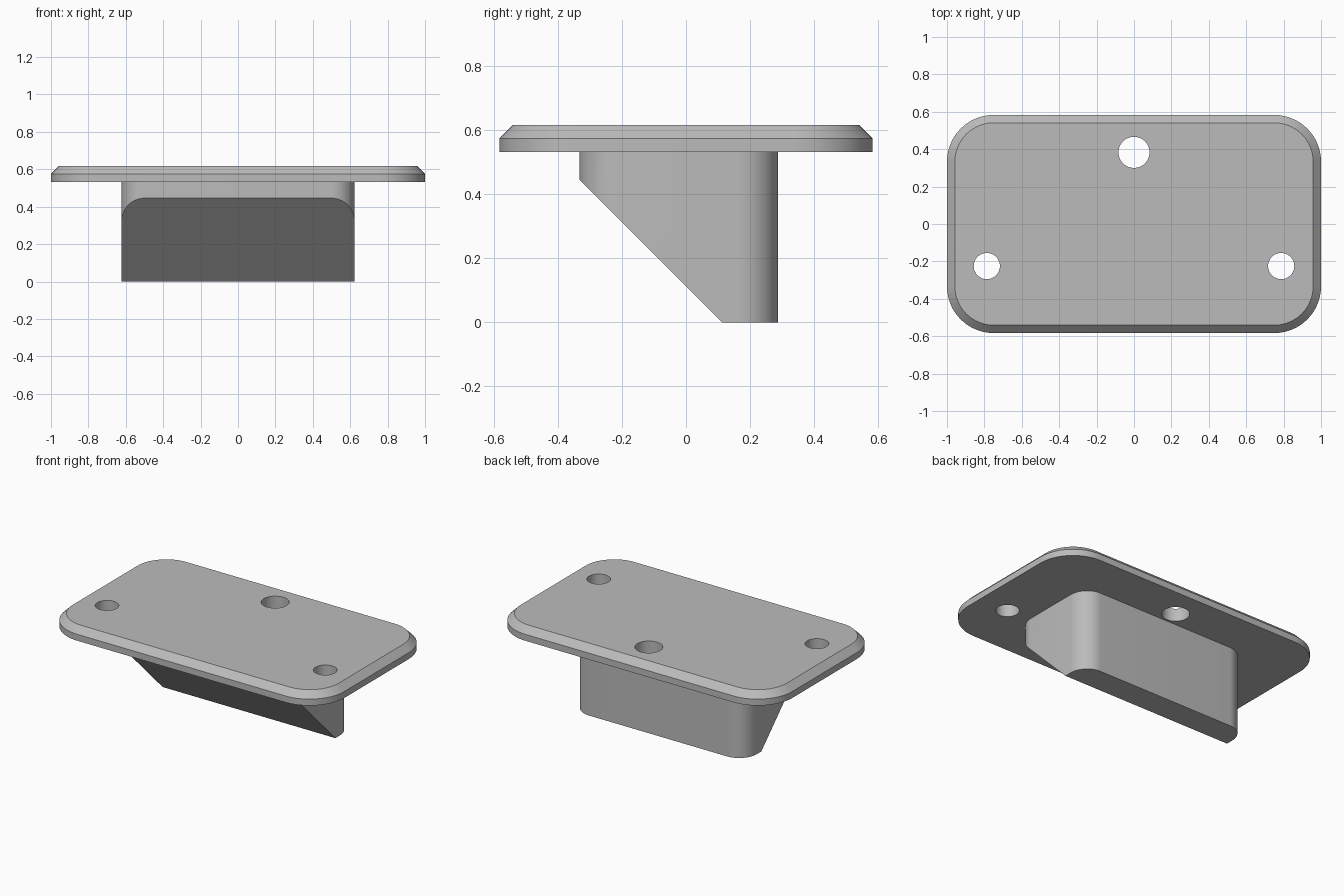
import bpy
import bmesh
from math import cos, sin, pi, radians
from mathutils import Vector

cube = bpy.data.objects.get("Cube")
if cube:
    bpy.data.objects.remove(cube, do_unlink=True)

# Single grey finish
grey = bpy.data.materials.new("matte_grey")
grey.use_nodes = True
colour = (0.5, 0.5, 0.5, 1)
grey.diffuse_color = colour
grey.node_tree.nodes["Principled BSDF"].inputs["Base Color"].default_value = colour


def rounded_outline(half_x, y_min, y_max, radius, steps=16):
    """Counter-clockwise rounded rectangle."""
    centres = [(half_x - radius, y_max - radius), (radius - half_x, y_max - radius),
               (radius - half_x, y_min + radius), (half_x - radius, y_min + radius)]
    points = []
    for quarter, (cx, cy) in enumerate(centres):
        for i in range(steps + 1):
            a = (quarter + i / steps) * pi / 2
            points.append((cx + radius * cos(a), cy + radius * sin(a)))
    return points


def loft(bm, sections):
    """Skin stacked outlines and cap both ends."""
    rings = [[bm.verts.new((x, y, z)) for x, y in outline] for outline, z in sections]
    for low, high in zip(rings, rings[1:]):
        for i in range(len(low)):
            j = (i + 1) % len(low)
            bm.faces.new((low[i], low[j], high[j], high[i]))
    bm.faces.new(rings[0][::-1])
    bm.faces.new(rings[-1])


def add_object(name, bm):
    mesh = bpy.data.meshes.new(name)
    bmesh.ops.recalc_face_normals(bm, faces=bm.faces[:])
    bm.to_mesh(mesh)
    bm.free()
    mesh.materials.append(grey)
    obj = bpy.data.objects.new(name, mesh)
    bpy.context.collection.objects.link(obj)
    return obj


def activate(obj):
    bpy.ops.object.select_all(action='DESELECT')
    obj.select_set(True)
    bpy.context.view_layer.objects.active = obj


half_x, half_y, chamfer, corner = 1.0, 0.583, 0.042, 0.25
plate_bottom, plate_edge, plate_top = 0.533, 0.575, 0.617

# Mounting plate with chamfered upper rim
bm = bmesh.new()
outer = rounded_outline(half_x, -half_y, half_y, corner)
inner = rounded_outline(half_x - chamfer, chamfer - half_y, half_y - chamfer, corner - chamfer)
loft(bm, [(outer, plate_bottom), (outer, plate_edge), (inner, plate_top)])
plate = add_object("mounting_plate", bm)

# Three screw holes through the plate
for x, y, radius in [(0, 0.383, 0.083), (-0.787, -0.225, 0.07), (0.787, -0.225, 0.07)]:
    bpy.ops.mesh.primitive_cylinder_add(vertices=48, radius=radius, depth=0.4,
                                        location=(x, y, plate_edge))
    cutter = bpy.context.object
    cutter.name = "hole_cutter"
    cutter.hide_render = True
    cutter.data.materials.append(grey)
    hole = plate.modifiers.new("screw_hole", 'BOOLEAN')
    hole.operation = 'DIFFERENCE'
    hole.solver = 'EXACT'
    hole.object = cutter
    activate(plate)
    bpy.ops.object.modifier_apply(modifier=hole.name)
    bpy.data.objects.remove(cutter, do_unlink=True)

# Hook block under the plate, its front cut away at 45 degrees
bm = bmesh.new()
outline = rounded_outline(0.623, -0.333, 0.287, 0.125)
loft(bm, [(outline, 0), (outline, plate_bottom)])
cut = bmesh.ops.bisect_plane(bm, geom=bm.verts[:] + bm.edges[:] + bm.faces[:],
                             plane_co=Vector((0, 0.113, 0)), plane_no=Vector((0, -1, -1)),
                             clear_outer=True)
rim = [e for e in cut["geom_cut"] if isinstance(e, bmesh.types.BMEdge)]
bmesh.ops.contextual_create(bm, geom=rim)
block = add_object("hook_block", bm)

for part in (plate, block):
    activate(part)
    bpy.ops.object.shade_smooth_by_angle(angle=radians(30))
